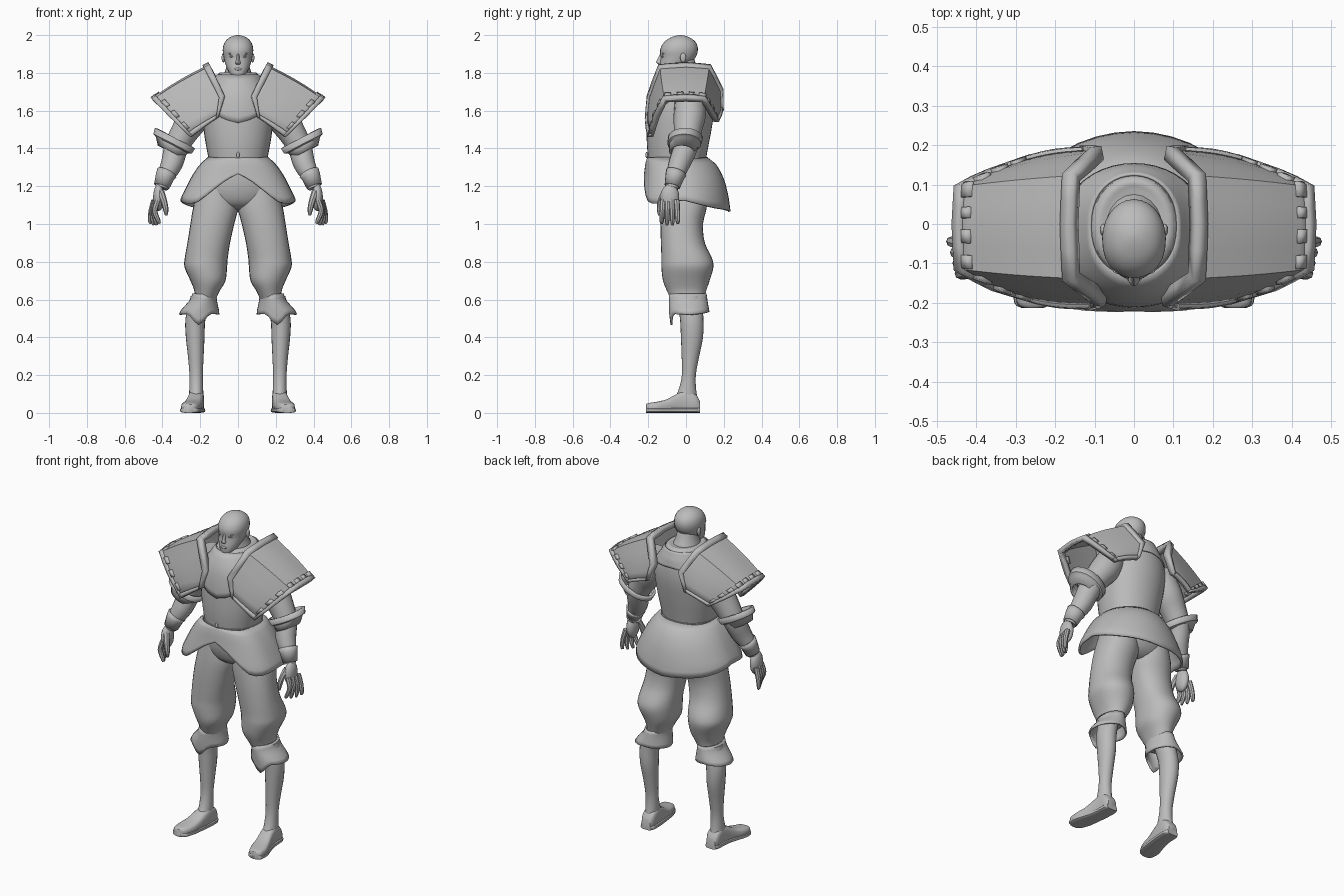
import bpy, bmesh, math
from mathutils import Vector

steel = bpy.data.materials.new("plain_grey")
steel.diffuse_color = (0.5, 0.5, 0.5, 1)


def finish(name, bm, mirror=False, solid=0, angle=40):
    bmesh.ops.recalc_face_normals(bm, faces=bm.faces)
    me = bpy.data.meshes.new(name)
    bm.to_mesh(me)
    bm.free()
    me.materials.append(steel)
    me.shade_smooth()
    me.set_sharp_from_angle(angle=math.radians(angle))
    ob = bpy.data.objects.new(name, me)
    bpy.context.collection.objects.link(ob)
    if solid:
        m = ob.modifiers.new("thickness", 'SOLIDIFY')
        m.thickness, m.offset = solid, 0
    if mirror:
        m = ob.modifiers.new("mirror", 'MIRROR')
        m.use_mirror_merge = False
    return ob


def loft(name, rings, cap=True, closed=True, **kw):
    bm = bmesh.new()
    vs = [[bm.verts.new(p) for p in r] for r in rings]
    n = len(rings[0])
    for a, b in zip(vs, vs[1:]):
        for i in range(n if closed else n - 1):
            j = (i + 1) % n
            bm.faces.new((a[i], a[j], b[j], b[i]))
    if cap:
        bm.faces.new(vs[0])
        bm.faces.new(vs[-1])
    return finish(name, bm, **kw)


def lerp_table(table, t):
    rows = sorted(table)
    t = min(max(t, rows[0][0]), rows[-1][0])
    for a, b in zip(rows, rows[1:]):
        if t <= b[0]:
            f = (t - a[0]) / (b[0] - a[0])
            return [p + (q - p) * f for p, q in zip(a[1:], b[1:])]


def smooth_rows(rows, sub=3):
    out = []
    for i in range(len(rows) - 1):
        p0, p1, p2, p3 = (rows[min(max(k, 0), len(rows) - 1)] for k in range(i - 1, i + 3))
        for s in range(sub):
            t = s / sub
            out.append([b + .5 * t * (c - a + t * (2*a - 5*b + 4*c - d + t * (3*(b - c) + d - a)))
                        for a, b, c, d in zip(p0, p1, p2, p3)])
    return out + [list(rows[-1])]


def section(a, yf, yb, x0, x1, pf=1, pb=1):
    # point of a flat cross-section, angle 0 at the front
    s, c = math.sin(a), math.cos(a)
    p = pf if c > 0 else pb
    return ((x0 + x1) / 2 + (x1 - x0) / 2 * s,
            (yf + yb) / 2 - (yb - yf) / 2 * math.copysign(abs(c) ** p, c))


def body(name, rows, n=28, pf=1, pb=1, **kw):
    # rows: z, front y, back y, left x, right x
    ang = [2 * math.pi * i / n for i in range(n)]
    return loft(name, [[(*section(a, *r[1:], pf, pb), r[0]) for a in ang]
                       for r in smooth_rows(rows)], **kw)


def hanging(name, rows, top, edge, n=40, steps=8, pf=1, pb=1, **kw):
    # open shell whose lower edge follows a height by angle
    rings = []
    for k in range(steps + 1):
        ring = []
        for i in range(n):
            a = 2 * math.pi * i / n
            low = lerp_table(edge, min(a, 2 * math.pi - a))[0]
            z = top + (low - top) * k / steps
            ring.append((*section(a, *lerp_table(rows, z), pf, pb), z))
        rings.append(ring)
    return loft(name, rings, cap=False, **kw)


def tube(name, pts, n=16, sub=3, **kw):
    # pts: x, y, z, radius
    rows = smooth_rows(pts, sub)
    P = [Vector(r[:3]) for r in rows]
    rings = []
    for i, p in enumerate(P):
        d = (P[min(i + 1, len(P) - 1)] - P[max(i - 1, 0)]).normalized()
        u = d.cross(Vector((0, 1, 0))).normalized()
        w = d.cross(u)
        rings.append([p + rows[i][3] * (u * math.cos(t) + w * math.sin(t))
                      for t in (2 * math.pi * k / n for k in range(n))])
    return loft(name, rings, mirror=True, **kw)


def ball(name, loc, size, **kw):
    bm = bmesh.new()
    bmesh.ops.create_uvsphere(bm, u_segments=14, v_segments=9, radius=1)
    for v in bm.verts:
        v.co = Vector(a * b + c for a, b, c in zip(v.co, size, loc))
    return finish(name, bm, angle=80, **kw)


# Head, neck and face
body("head", [(1.775, -.132, -.09, -.022, .022), (1.79, -.141, -.05, -.04, .04),
              (1.82, -.142, -.02, -.056, .056), (1.85, -.138, .02, -.068, .068),
              (1.88, -.134, .05, -.075, .075), (1.92, -.137, .063, -.081, .081),
              (1.955, -.122, .056, -.074, .074), (1.98, -.095, .032, -.055, .055),
              (1.995, -.06, 0, -.028, .028), (2.0, -.035, -.025, -.005, .005)], pf=.85)
body("neck", [(1.74, -.11, .1, -.095, .095), (1.79, -.095, .08, -.075, .075),
              (1.83, -.09, .06, -.062, .062), (1.87, -.09, .045, -.055, .055)], n=20)
body("nose", [(1.845, -.145, -.12, -.012, .012), (1.855, -.157, -.12, -.015, .015),
              (1.865, -.155, -.12, -.01, .01), (1.90, -.137, -.12, -.007, .007)], n=10)
ball("lips", (0, -.139, 1.82), (.02, .007, .007))
ball("eye", (.031, -.121, 1.887), (.014, .009, .006), mirror=True)
ball("brow", (.032, -.119, 1.902), (.022, .009, .005), mirror=True)
ball("ear", (.078, -.015, 1.88), (.009, .016, .025), mirror=True)

# Breastplate and neck cloth
torso = [(1.34, -.20, .105, -.155, .155), (1.42, -.207, .12, -.17, .17),
         (1.5, -.208, .135, -.182, .182), (1.6, -.203, .15, -.19, .19),
         (1.68, -.19, .15, -.18, .18), (1.74, -.167, .14, -.135, .135),
         (1.79, -.13, .12, -.105, .105)]
body("breastplate", torso, n=36, pf=.85, pb=.85)
hanging("neck_cloth", [(z, f - .005, b + .005, l - .005, r + .005) for z, f, b, l, r in torso],
        1.79, [(0, 1.535), (.4, 1.555), (.8, 1.6), (1.57, 1.68), (3.15, 1.7)],
        pf=.85, pb=.85, solid=.006)
body("collar", [(1.765, -.15, .128, -.117, .117), (1.79, -.132, .122, -.108, .108),
                (1.803, -.115, .108, -.092, .092), (1.80, -.1, .09, -.07, .07)])
body("waist_band", [(1.335, -.205, .112, -.16, .16), (1.355, -.207, .114, -.163, .163)],
     n=36, pf=.85, pb=.85)
ball("waist_clasp", (0, -.208, 1.365), (.009, .007, .016))

# Flared armour skirt
hanging("skirt", [(1.35, -.2, .108, -.155, .155), (1.325, -.208, .145, -.185, .185),
                  (1.3, -.212, .165, -.207, .207), (1.25, -.218, .19, -.24, .24),
                  (1.2, -.226, .207, -.266, .266), (1.13, -.236, .222, -.3, .3),
                  (1.065, -.236, .23, -.305, .305)],
        1.35, [(0, 1.265), (.25, 1.235), (.5, 1.18), (.75, 1.12), (1, 1.105),
               (1.57, 1.125), (2.3, 1.085), (3.15, 1.065)], pf=.55, pb=1.1, solid=.012)

# Trousers
body("trouser_seat", [(1.075, -.06, .05, -.07, .07), (1.11, -.12, .10, -.17, .17),
                      (1.2, -.15, .13, -.21, .21), (1.33, -.15, .1, -.15, .15)])
body("trouser_leg", [(1.22, -.12, .11, .02, .2), (1.1, -.132, .112, -.002, .235),
                     (1.0, -.135, .09, .02, .252), (.9, -.133, .1, .042, .268),
                     (.82, -.13, .137, .054, .282), (.77, -.13, .145, .058, .283),
                     (.7, -.122, .125, .066, .252), (.64, -.098, .105, .1, .23),
                     (.58, -.07, .09, .125, .235)], mirror=True, pf=.8, pb=.85)

# Boots: flared cuff, shaft, foot and sole
hanging("boot_cuff", [(.66, -.085, .1, .118, .23), (.6, -.085, .108, .118, .245),
                      (.53, -.085, .12, .103, .308), (.46, -.076, .12, .105, .312)],
        .63, [(0, .465), (.3, .49), (.55, .525), (1.57, .52), (3.15, .535)],
        n=28, steps=5, mirror=True, solid=.01)
body("boot_shaft", [(.62, -.05, .085, .14, .25), (.5, -.032, .092, .172, .278),
                    (.4, -.027, .09, .177, .276), (.3, -.023, .07, .182, .265),
                    (.2, -.022, .052, .186, .257), (.12, -.04, .054, .184, .258),
                    (.06, -.07, .065, .183, .262)], n=20, mirror=True)
foot = [(-.213, .235, .28, .045), (-.2, .216, .298, .052), (-.15, .197, .3, .06),
        (-.1, .19, .285, .073), (-.05, .184, .27, .1), (0, .18, .262, .12),
        (.05, .18, .26, .1), (.075, .192, .25, .06)]


def foot_part(name, grow, height):
    rings = []
    for y, x0, x1, h in smooth_rows(foot):
        h = height or h
        ring = []
        for k in range(18):
            c, s = math.cos(k * math.pi / 9), math.sin(k * math.pi / 9)
            ring.append(((x0 + x1) / 2 + ((x1 - x0) / 2 + grow) * math.copysign(abs(c) ** .6, c),
                         y, h / 2 + h / 2 * math.copysign(abs(s) ** .6, s)))
        rings.append(ring)
    loft(name, rings, mirror=True)


foot_part("foot", 0, 0)
foot_part("sole", .006, .028)

# Arms, gauntlets and hands
tube("arm", [(.16, .02, 1.69, .075), (.22, .02, 1.58, .085), (.275, .01, 1.5, .075),
             (.325, 0, 1.41, .064), (.35, -.035, 1.32, .058), (.385, -.06, 1.25, .045),
             (.405, -.075, 1.19, .034)])
# cuff rows: centre x, y, z, half width, half depth; tilted up on the outer side
cuff = [(.333, -.003, 1.455, .1, .086), (.345, -.009, 1.428, .096, .083),
        (.348, -.011, 1.422, .08, .072), (.358, -.022, 1.385, .06, .062)]
ang = [2 * math.pi * k / 20 for k in range(20)]
loft("gauntlet_cuff", [[(x + w * math.cos(a), y + d * math.sin(a), z + w * .52 * math.cos(a))
                        for a in ang] for x, y, z, w, d in cuff],
     cap=False, solid=.014, mirror=True)
tube("wrist_guard", [(.376, -.052, 1.272, .052), (.387, -.06, 1.25, .046),
                     (.404, -.072, 1.2, .038)], sub=1, cap=False, solid=.008)
ball("palm", (.42, -.085, 1.14), (.03, .05, .072), mirror=True)
for i in range(4):
    y = -.122 + .024 * i
    s = (i - 1.5) / 1.5
    x = .425 + .006 * i
    tube("finger_%d" % (i + 1), [(x, y, 1.125, .016), (x + .016, y + .004 * s, 1.07, .0145),
         (x + .01 + .012 * s, y + .006 * s, 1.02, .012),
         (x + .004 + .014 * s, y + .008 * s, .99 + .012 * abs(s), .007)], n=8)
tube("thumb", [(.41, -.11, 1.17, .02), (.392, -.133, 1.12, .017),
               (.382, -.14, 1.075, .014), (.38, -.14, 1.045, .007)], n=8)

# Shoulder plates: surface between an inner and an outer rim line
INNER = [(.105, -.2, 1.565), (.075, -.19, 1.675), (.15, -.135, 1.83), (.155, 0, 1.838),
         (.15, .12, 1.83), (.085, .18, 1.71), (.125, .182, 1.6)]
OUTER = [(.25, -.188, 1.46), (.36, -.155, 1.565), (.45, -.11, 1.655), (.455, 0, 1.66),
         (.45, .09, 1.655), (.37, .125, 1.6), (.27, .16, 1.54)]


def plate_point(u, v):
    i = min(int(v), 5)
    f = v - i
    a = Vector(INNER[i]).lerp(Vector(INNER[i + 1]), f)
    b = Vector(OUTER[i]).lerp(Vector(OUTER[i + 1]), f)
    p = a.lerp(b, u)
    return p + (p - Vector((.2, 0, 1.45))).normalized() * .008 * math.sin(math.pi * u)


def plate_patch(name, u0, u1, v0, v1, thick, nu=1):
    vs = sorted({v0, v1} | {k / 2 for k in range(13) if v0 < k / 2 < v1})
    loft(name, [[plate_point(u0 + (u1 - u0) * k / nu, v) for k in range(nu + 1)] for v in vs],
         cap=False, closed=False, mirror=True, solid=thick, angle=25)


plate_patch("shoulder_plate", 0, 1, 0, 6, .012, 8)
plate_patch("shoulder_inner_rim", -.02, .085, 0, 6, .036)
plate_patch("shoulder_outer_rim", .92, 1, 0, 6, .03)
plate_patch("shoulder_front_rim", 0, 1, 0, .18, .028, 8)
plate_patch("shoulder_back_rim", 0, 1, 5.82, 6, .028, 8)
for k in range(10):
    v = .3 + k * .57
    plate_patch("rim_notch_%d" % (k + 1), .85, .93, v, v + .3, .029)
